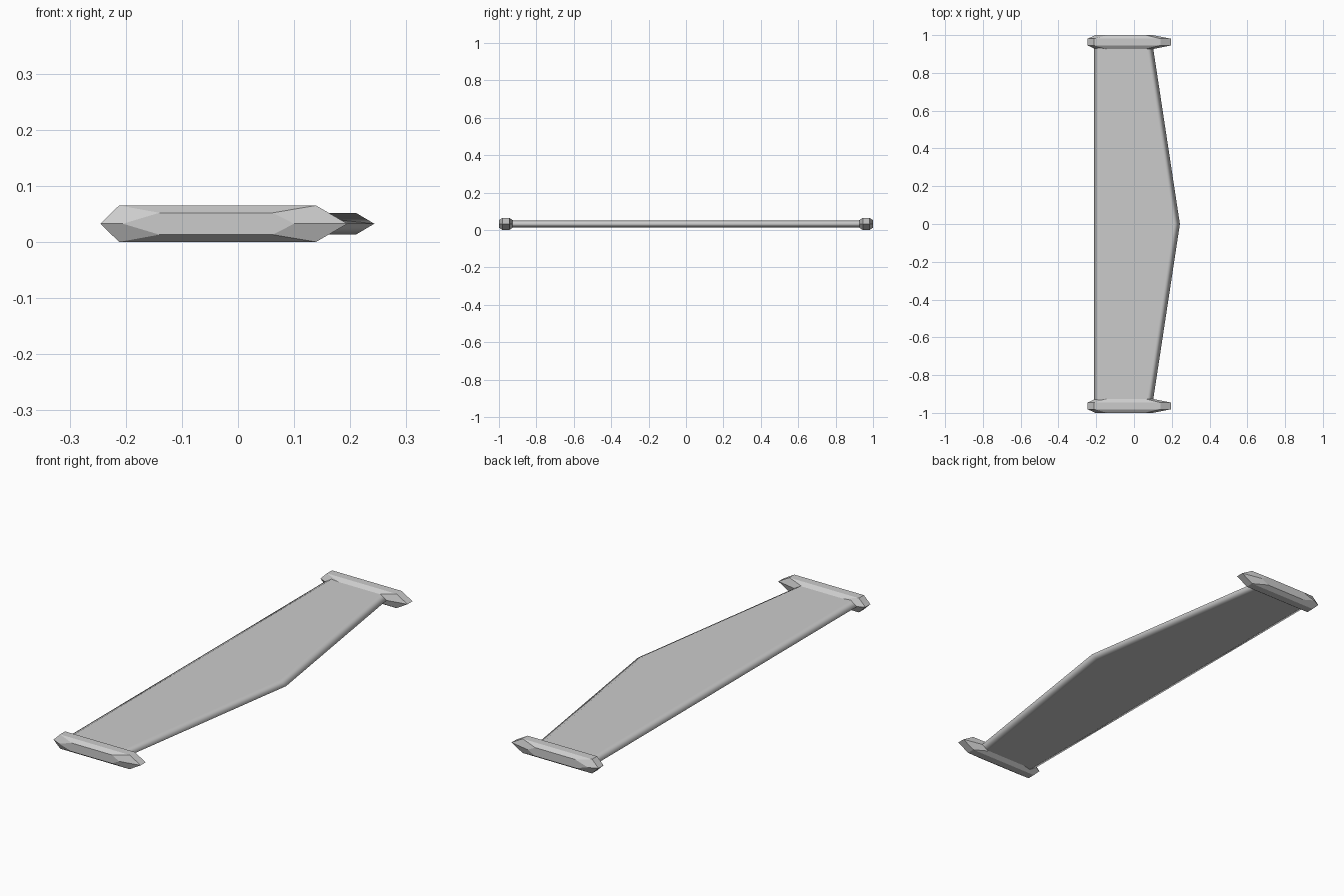
import bpy, bmesh

if "Cube" in bpy.data.objects:
    bpy.data.objects.remove(bpy.data.objects["Cube"])

MID = 0.0325


def hexagon(y, left_tip, left, right, right_tip, half_z):
    """Pointed six-sided section in the xz plane."""
    return [(left_tip, y, MID), (left, y, MID + half_z), (right, y, MID + half_z),
            (right_tip, y, MID), (right, y, MID - half_z), (left, y, MID - half_z)]


def loft(name, rings):
    """Skin a row of sections and close both ends."""
    bm = bmesh.new()
    loops = [[bm.verts.new(p) for p in ring] for ring in rings]
    for a, b in zip(loops, loops[1:]):
        for i in range(6):
            j = (i + 1) % 6
            bm.faces.new((a[i], a[j], b[j], b[i]))
    bm.faces.new(loops[0])
    bm.faces.new(loops[-1])
    bmesh.ops.recalc_face_normals(bm, faces=bm.faces)
    mesh = bpy.data.meshes.new(name)
    bm.to_mesh(mesh)
    bm.free()
    obj = bpy.data.objects.new(name, mesh)
    bpy.context.collection.objects.link(obj)
    return obj


# Wing plate, straight at the left and widest at the middle on the right
def wing_section(y):
    tip = 0.243 - 0.152 * abs(y)
    return hexagon(y, -0.213, -0.18, tip - 0.033, tip, 0.0195)


wing = loft("wing", [wing_section(y) for y in (-0.965, 0, 0.965)])
for poly in wing.data.polygons:
    poly.use_smooth = True
weighted = wing.modifiers.new("Weighted normals", 'WEIGHTED_NORMAL')
weighted.weight = 100

# Faceted end caps, narrower on the inner and outer faces
for name, s in (("front_end_cap", -1), ("back_end_cap", 1)):
    loft(name, [
        hexagon(s * 0.926, -0.205, -0.14, 0.062, 0.10, 0.0195),
        hexagon(s * 0.945, -0.245, -0.212, 0.139, 0.195, MID),
        hexagon(s * 0.981, -0.245, -0.212, 0.139, 0.195, MID),
        hexagon(s * 1.0, -0.205, -0.14, 0.062, 0.10, 0.0195)])
